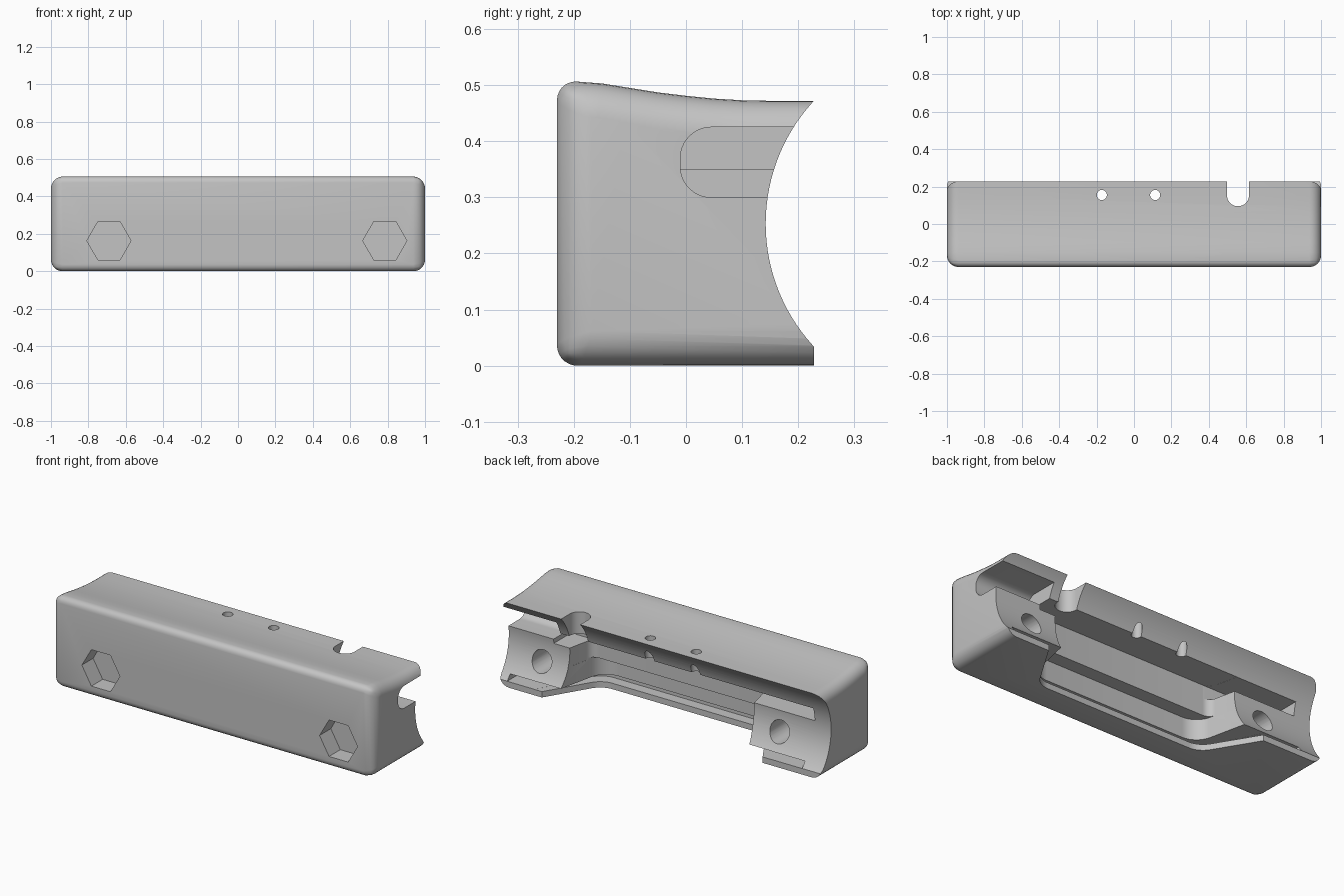
import bpy, bmesh, math
from mathutils import Vector

cube = bpy.data.objects.get("Cube")
if cube:
    bpy.data.objects.remove(cube, do_unlink=True)

grey = bpy.data.materials.new("plain grey")
grey.use_nodes = True
grey.diffuse_color = (0.55, 0.55, 0.55, 1)
grey.node_tree.nodes["Principled BSDF"].inputs["Base Color"].default_value = (0.55, 0.55, 0.55, 1)


def prism(name, pts, axis, a, b):
    """Extrude a 2D outline along an axis from a to b."""
    place = {"x": lambda p, t: (t, p[0], p[1]),
             "y": lambda p, t: (p[0], t, p[1]),
             "z": lambda p, t: (p[0], p[1], t)}[axis]
    bm = bmesh.new()
    lo = [bm.verts.new(place(p, a)) for p in pts]
    hi = [bm.verts.new(place(p, b)) for p in pts]
    bm.faces.new(lo)
    bm.faces.new(hi)
    n = len(pts)
    for i in range(n):
        j = (i + 1) % n
        bm.faces.new((lo[i], lo[j], hi[j], hi[i]))
    bmesh.ops.recalc_face_normals(bm, faces=bm.faces)
    me = bpy.data.meshes.new(name)
    bm.to_mesh(me)
    bm.free()
    ob = bpy.data.objects.new(name, me)
    bpy.context.collection.objects.link(ob)
    return ob


def ring(cx, cy, r, n):
    return [(cx + r * math.cos(math.tau * i / n), cy + r * math.sin(math.tau * i / n)) for i in range(n)]


def rect(x0, x1, y0, y1):
    return [(x0, y0), (x1, y0), (x1, y1), (x0, y1)]


def rounded(pts, radii, n=10):
    """Round each corner of an outline with a tangent arc of its own radius."""
    out = []
    for i, r in enumerate(radii):
        p, q, s = (Vector(pts[(i + k) % len(pts)]) for k in (0, -1, 1))
        if r == 0:
            out.append(tuple(p))
            continue
        u, v = (q - p).normalized(), (s - p).normalized()
        half = u.angle(v) / 2
        c = p + (u + v).normalized() * (r / math.sin(half))
        a, b = p + u * (r / math.tan(half)) - c, p + v * (r / math.tan(half)) - c
        sweep = a.angle_signed(b)
        for k in range(n + 1):
            t = -sweep * k / n
            out.append((c.x + a.x * math.cos(t) - a.y * math.sin(t),
                        c.y + a.x * math.sin(t) + a.y * math.cos(t)))
    return out


def apply_all(ob):
    bpy.ops.object.select_all(action="DESELECT")
    ob.select_set(True)
    bpy.context.view_layer.objects.active = ob
    for m in list(ob.modifiers):
        bpy.ops.object.modifier_apply(modifier=m.name)


def cut(ob, cutter):
    cutter.hide_render = True
    m = ob.modifiers.new("cut", "BOOLEAN")
    m.operation, m.solver, m.object = "DIFFERENCE", "EXACT", cutter
    apply_all(ob)
    bpy.data.objects.remove(cutter, do_unlink=True)


# Outer block with a gently sagging top
profile = [(-0.23, 0), (0.40, 0), (0.40, 0.473), (0.20, 0.472), (0.15, 0.472), (0.10, 0.473),
           (0.05, 0.476), (0.0, 0.481), (-0.05, 0.487), (-0.10, 0.495), (-0.15, 0.503), (-0.23, 0.509)]
housing = prism("housing", profile, "x", -1, 1)
housing.data.materials.append(grey)

# Broad rounding around the ends, tighter rounding along the front edges
mesh = housing.data
weights = mesh.attributes.new("bevel_weight_edge", "FLOAT", "EDGE")
for e in mesh.edges:
    a, b = (mesh.vertices[i].co for i in e.vertices)
    if abs(a.x - b.x) < 0.01:
        weights.data[e.index].value = 1.0
    elif a.y < -0.2:
        weights.data[e.index].value = 0.58
bev = housing.modifiers.new("round", "BEVEL")
bev.width, bev.segments, bev.limit_method = 0.062, 7, "WEIGHT"
bev.use_clamp_overlap = False
apply_all(housing)

# Trim the back and scoop out the concave saddle
cut(housing, prism("back_trim", rect(-1.2, 1.2, 0.228, 0.6), "z", -0.2, 0.8))
cut(housing, prism("saddle", ring(0.464, 0.253, 0.322, 128), "x", -1.2, 1.2))


def pocket(grow, front, flare, radius=0.11):
    """Plan of the centre bay, flaring towards the back."""
    x0, x1 = -0.47 - grow, 0.57 + grow
    return rounded([(x0 - flare, 0.5), (x0, front), (x1, front), (x1 + flare, 0.5)],
                   (0, radius, radius, 0))


# Centre bay: deep lower part under a shallower upper part, bottom opening, cover groove
cut(housing, prism("lower_bay", pocket(0, -0.09, 0.13), "z", 0.05, 0.18))
cut(housing, prism("upper_bay", pocket(0.018, -0.012, 0.112, 0.05), "z", 0.17, 0.35))
cut(housing, prism("bottom_opening", pocket(-0.01, -0.06, 0.34), "z", -0.1, 0.055))
cut(housing, prism("cover_groove", pocket(0.03, -0.12, 0.32), "z", 0.033, 0.066))

# Space above the bolt bosses, and a round slot breaking out through one end
slot = rounded([(-0.01, 0.30), (0.5, 0.30), (0.5, 0.425), (-0.01, 0.425)], (0.055, 0, 0, 0.055))
cut(housing, prism("boss_clearance", rect(-0.90, 0.72, -0.0115, 0.5), "z", 0.275, 0.3495))
cut(housing, prism("end_slot", slot, "x", 0.67, 1.2))

# Shallow gaps between each boss and the floor
for x0, x1 in ((0.61, 0.95), (-0.88, -0.51)):
    cut(housing, prism("floor_gap", rect(x0, x1, 0.05, 0.4), "z", 0.0335, 0.0655))

# Hexagonal nut recesses in front, blind bolt holes behind
for x in (-0.69, 0.785):
    cut(housing, prism("nut_recess", ring(x, 0.163, 0.118, 6), "y", -0.4, -0.13))
    cut(housing, prism("bolt_hole", ring(x, 0.163, 0.06, 40), "y", -0.115, 0.4))

# Small holes through the top, and the cable notch
for x in (-0.172, 0.113):
    cut(housing, prism("top_hole", ring(x, 0.155, 0.027, 32), "z", 0.32, 0.7))
notch = rounded([(0.497, 0.5), (0.497, 0.095), (0.615, 0.095), (0.615, 0.5)], (0, 0.0585, 0.0585, 0))
cut(housing, prism("cable_notch", notch, "z", 0.32, 0.7))

bpy.ops.object.shade_smooth_by_angle(angle=math.radians(30))
